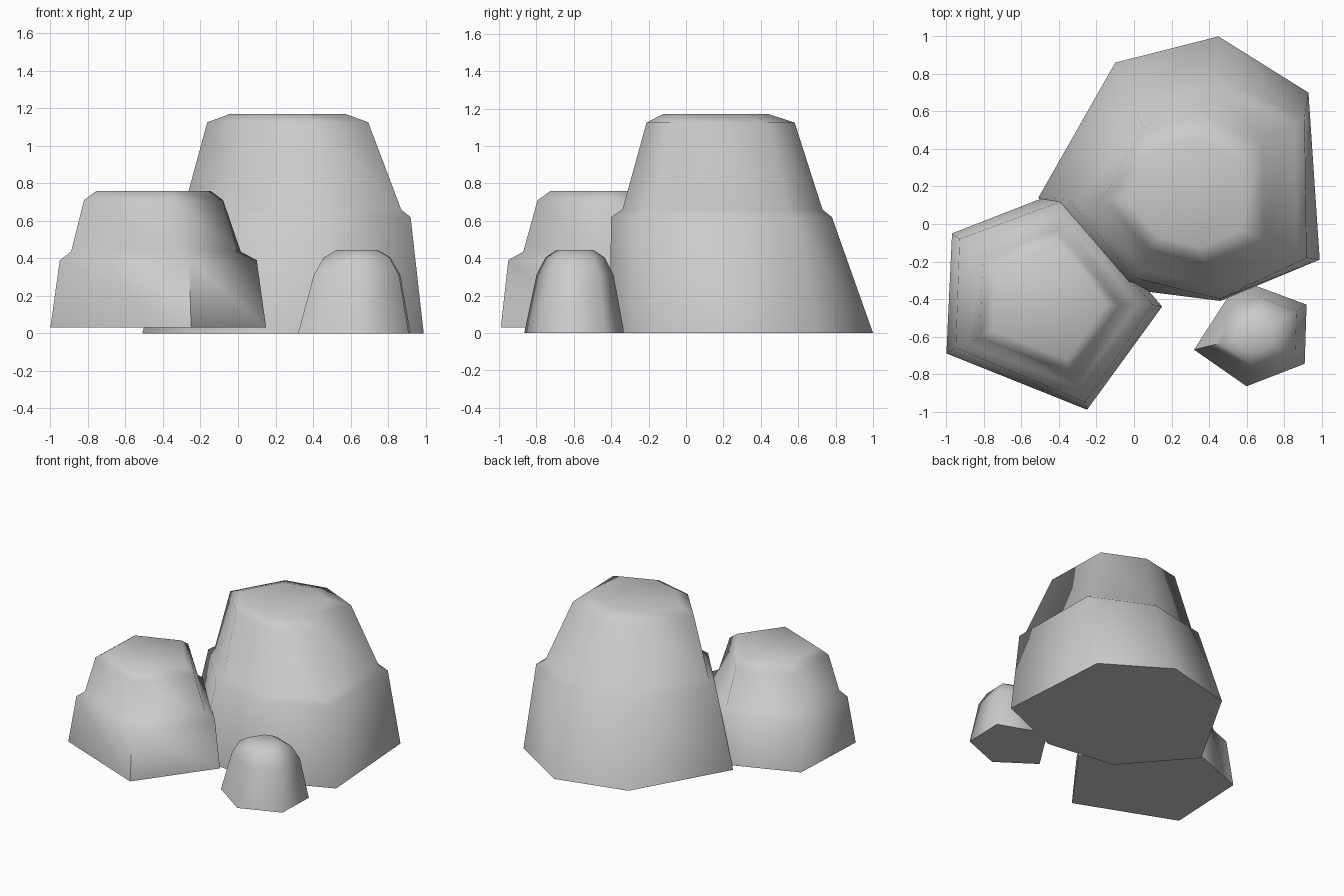
import bpy, bmesh, math

if "Cube" in bpy.data.objects:
    bpy.data.objects.remove(bpy.data.objects["Cube"])


def scaled(ring, centre, k, target):
    """Shrink a ring about centre by k and move it to target."""
    return [(target[0] + (x - centre[0]) * k, target[1] + (y - centre[1]) * k) for x, y in ring]


def rock(name, levels):
    """Loft a closed faceted rock through (height, ring) levels."""
    bm = bmesh.new()
    loops = [[bm.verts.new((x, y, z)) for x, y in ring] for z, ring in levels]
    n = len(loops[0])
    for a, b in zip(loops, loops[1:]):
        for i in range(n):
            j = (i + 1) % n
            bm.faces.new((a[i], a[j], b[j], b[i]))
    bm.faces.new(loops[0])
    bm.faces.new(loops[-1])
    bmesh.ops.recalc_face_normals(bm, faces=bm.faces)
    mesh = bpy.data.meshes.new(name)
    bm.to_mesh(mesh)
    bm.free()
    ob = bpy.data.objects.new(name, mesh)
    bpy.context.collection.objects.link(ob)
    bpy.ops.object.select_all(action='DESELECT')
    bpy.context.view_layer.objects.active = ob
    ob.select_set(True)
    bpy.ops.object.shade_smooth_by_angle(angle=math.radians(75))
    return ob


# Large seven-sided rock with a ledge halfway up
base = [(-0.1, 0.86), (0.45, 1.0), (0.93, 0.70), (0.99, -0.19), (0.46, -0.41), (-0.09, -0.34), (-0.51, 0.14)]
ledge = [(-0.03, 0.68), (0.45, 0.78), (0.91, 0.57), (0.92, -0.18), (0.46, -0.40), (0.01, -0.29), (-0.35, 0.13)]
step = [(0.0, 0.64), (0.43, 0.73), (0.85, 0.54), (0.87, -0.17), (0.45, -0.34), (0.04, -0.24), (-0.29, 0.13)]
shoulder = scaled(step, (0.29, 0.195), 0.74, (0.265, 0.185))
crown = scaled(step, (0.29, 0.195), 0.53, (0.265, 0.16))
rock("large_rock", [(0, base), (0.62, ledge), (0.66, step), (1.125, shoulder), (1.17, crown)])

# Medium five-sided rock with a ledge, resting slightly higher
base = [(-0.97, -0.05), (-0.38, 0.18), (0.15, -0.44), (-0.25, -0.99), (-1.0, -0.69)]
ledge = [(-0.93, -0.08), (-0.39, 0.12), (0.10, -0.43), (-0.26, -0.95), (-0.95, -0.66)]
step = [(-0.87, -0.125), (-0.39, 0.055), (0.015, -0.43), (-0.30, -0.87), (-0.89, -0.64)]
shoulder = scaled(step, (-0.437, -0.408), 0.82, (-0.45, -0.415))
crown = scaled(step, (-0.437, -0.408), 0.67, (-0.45, -0.415))
rock("medium_rock", [(0.03, base), (0.39, ledge), (0.435, step), (0.71, shoulder), (0.76, crown)])

# Small six-sided rounded rock
base = [(0.32, -0.67), (0.60, -0.865), (0.91, -0.745), (0.92, -0.43), (0.65, -0.33), (0.50, -0.39)]
c = (0.62, -0.597)
rock("small_rock", [(0, base)] + [(z, scaled(base, c, k, (0.635, -0.593)))
                                  for z, k in ((0.31, 0.77), (0.405, 0.59), (0.445, 0.36))])
